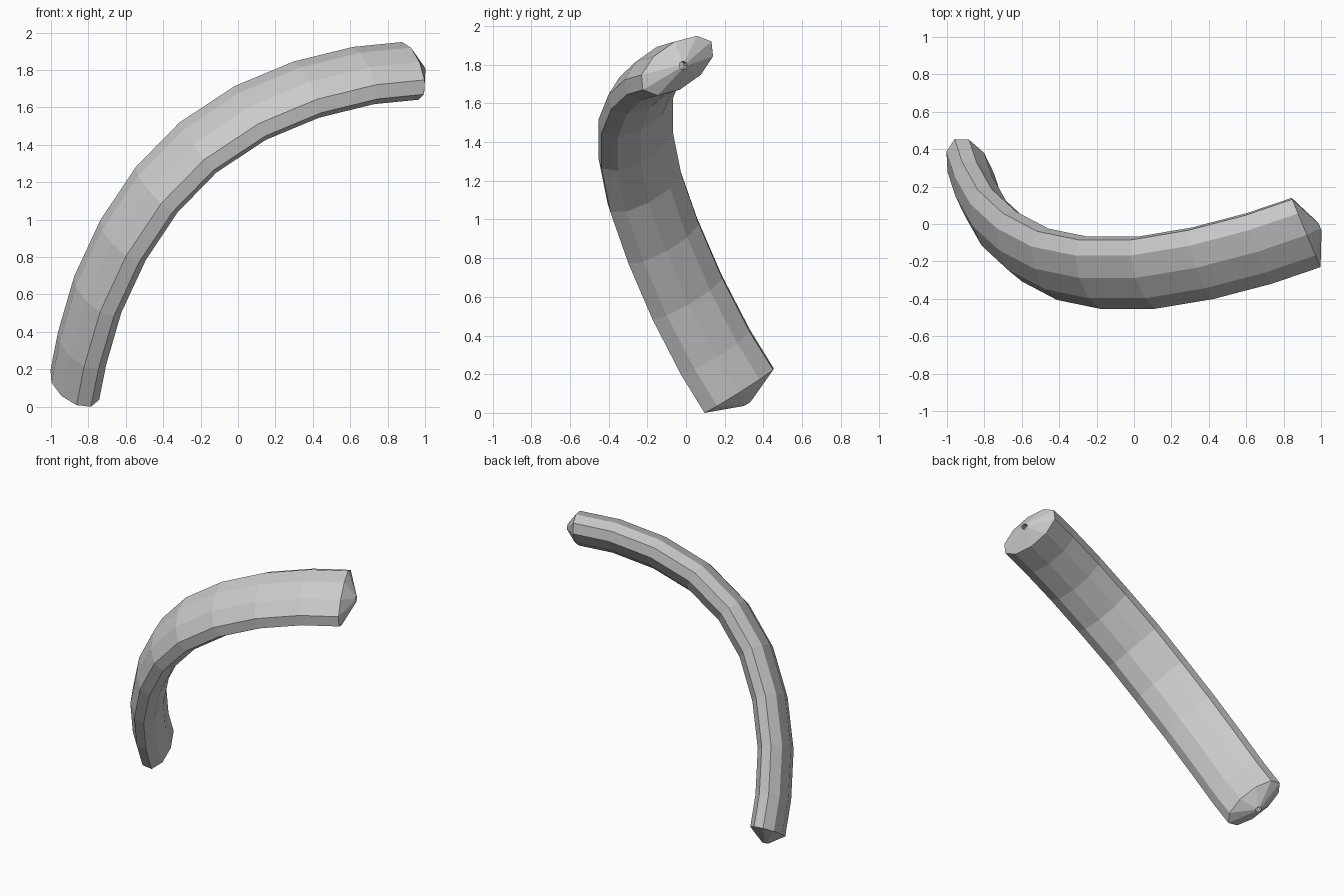
import bpy, bmesh
from math import cos, sin, radians
from mathutils import Vector

if "Cube" in bpy.data.objects:
    bpy.data.objects.remove(bpy.data.objects["Cube"])

SIDES = 10
WIDE, NARROW, TWIST = 0.23, 0.117, radians(5)

# Centre line of the bent bar, lower end to upper end
path = [Vector(p) for p in (
    (-.868, .275, .125), (-.828, .152, .325), (-.745, .005, .61), (-.61, -.12, .90),
    (-.43, -.215, 1.17), (-.21, -.26, 1.395), (.07, -.26, 1.58), (.37, -.21, 1.705),
    (.675, -.13, 1.78), (.925, -.045, 1.805))]

# The bend lies in one plane; the wide axis is its normal
normal = (path[-1] - path[0]).cross(path[5] - path[0]).normalized()


def tangent(i):
    if i == 0:
        t = 3 * (path[1] - path[0]) - (path[2] - path[1])
    elif i == len(path) - 1:
        t = 3 * (path[-1] - path[-2]) - (path[-2] - path[-3])
    else:
        t = path[i + 1] - path[i - 1]
    return (t - normal * t.dot(normal)).normalized()


bm = bmesh.new()


def ring(centre, t, wide, narrow):
    inward = t.cross(normal)
    angles = [TWIST + radians(360 * k / SIDES) for k in range(SIDES)]
    return [bm.verts.new(centre + normal * wide * cos(a) + inward * narrow * sin(a))
            for a in angles]


t0, t1 = tangent(0), tangent(len(path) - 1)

# Lower end: small dimple and conical cap
tip = path[0] - t0 * 0.08
rings = [ring(tip + t0 * 0.04, t0, 0.022, 0.022), ring(tip, t0, 0.022, 0.022)]
# Bar body
rings += [ring(p, tangent(i), WIDE, NARROW) for i, p in enumerate(path)]
# Upper end: conical cap and dimple
tip = path[-1] + t1 * 0.08
rings += [ring(tip, t1, 0.022, 0.022), ring(tip - t1 * 0.04, t1, 0.022, 0.022)]

for a, b in zip(rings, rings[1:]):
    for k in range(SIDES):
        n = (k + 1) % SIDES
        bm.faces.new((a[k], a[n], b[n], b[k]))
bm.faces.new(rings[0])
bm.faces.new(rings[-1])
bmesh.ops.recalc_face_normals(bm, faces=bm.faces)

# Settle on z = 0 and centre the bar
lo = Vector([min(v.co[i] for v in bm.verts) for i in range(3)])
hi = Vector([max(v.co[i] for v in bm.verts) for i in range(3)])
mid = (lo + hi) / 2
bmesh.ops.translate(bm, verts=bm.verts, vec=(-mid.x, -mid.y, -lo.z))

mesh = bpy.data.meshes.new("curved_bar")
bm.to_mesh(mesh)
bm.free()
bpy.context.collection.objects.link(bpy.data.objects.new("curved_bar", mesh))
